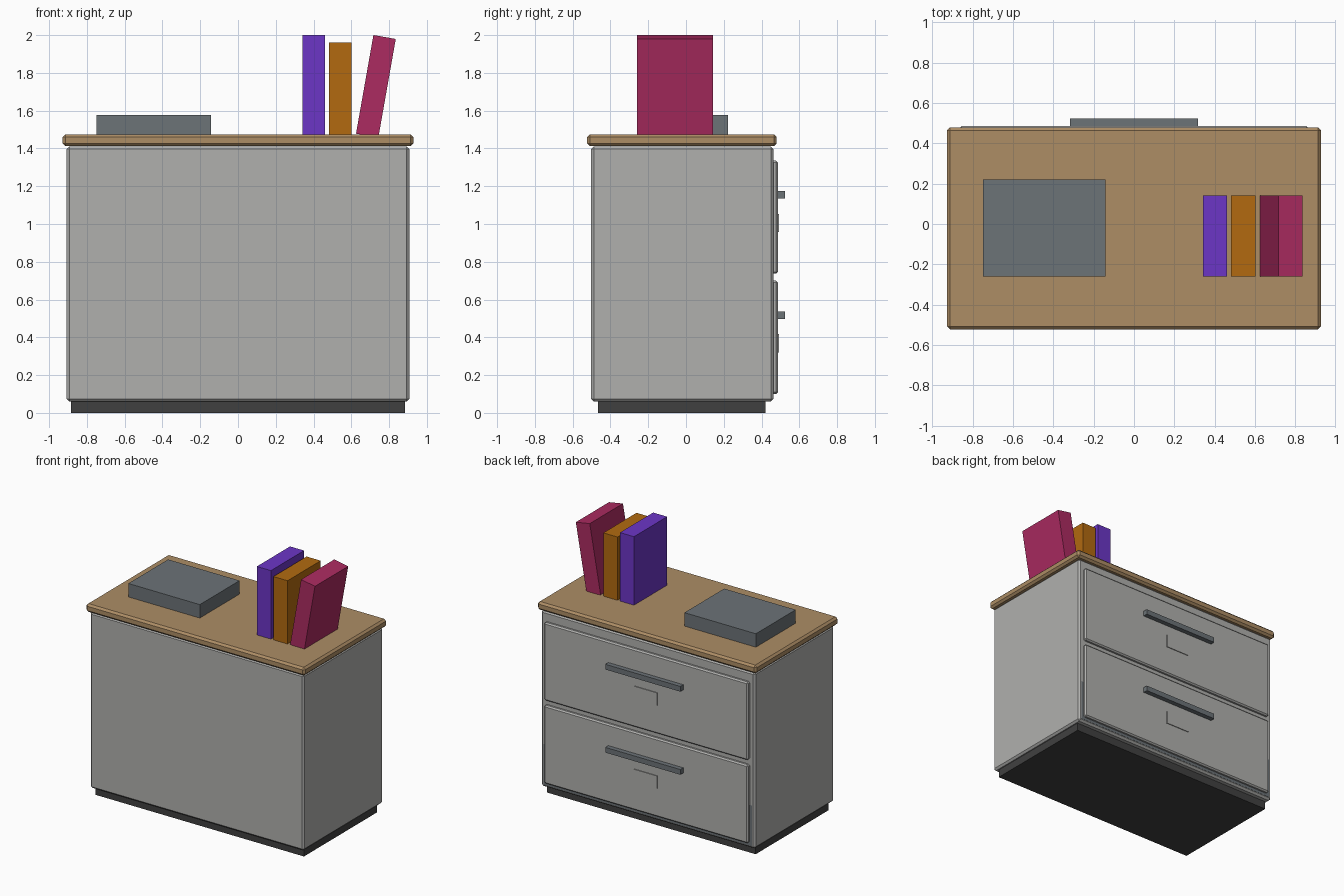
import bpy, bmesh, math
from mathutils import Matrix

if "Cube" in bpy.data.objects:
    bpy.data.objects.remove(bpy.data.objects["Cube"])


def srgb(h):
    v = [int(h[i:i + 2], 16) / 255 for i in (0, 2, 4)]
    return [c / 12.92 if c < 0.04 else ((c + 0.055) / 1.055) ** 2.4 for c in v] + [1]


def material(name, h):
    m = bpy.data.materials.new(name)
    m.diffuse_color = srgb(h)
    m.use_nodes = True
    m.node_tree.nodes["Principled BSDF"].inputs["Base Color"].default_value = m.diffuse_color
    return m


grey = material("light_grey", "B0B0AE")
dark = material("charcoal", "404040")
slate = material("slate", "6C7377")
wood = material("wood", "AD8D65")
violet = material("violet", "6C36C6")
amber = material("amber", "B26A10")
crimson = material("crimson", "AC2B61")


def box(name, x, y, z, mat, bevel=0.0, tilt=0.0):
    """Box from (min, max) ranges, optionally chamfered and tilted about y."""
    bm = bmesh.new()
    size = [r[1] - r[0] for r in (x, y, z)]
    bmesh.ops.create_cube(bm, size=1, matrix=Matrix.Diagonal((*size, 1)))
    if bevel:
        bmesh.ops.bevel(bm, geom=bm.edges[:], offset=bevel, segments=1, affect='EDGES')
    me = bpy.data.meshes.new(name)
    bm.to_mesh(me)
    bm.free()
    me.materials.append(mat)
    ob = bpy.data.objects.new(name, me)
    ob.location = [sum(r) / 2 for r in (x, y, z)]
    ob.rotation_euler.y = tilt
    bpy.context.collection.objects.link(ob)
    return ob


# Cabinet
box("plinth", (-0.885, 0.885), (-0.465, 0.42), (0, 0.065), dark)
box("cabinet_body", (-0.907, 0.907), (-0.502, 0.463), (0.06, 1.41), grey, 0.014)
box("worktop", (-0.928, 0.928), (-0.523, 0.48), (1.412, 1.475), wood, 0.015)

# Dark backing strip showing around the lower drawer
box("lower_backing", (-0.885, 0.885), (0.455, 0.4645), (0.078, 0.39), slate)

# Drawers on the +y side, each with a handle and a label plate
for part, z0, z1 in (("lower", 0.10, 0.70), ("upper", 0.737, 1.335)):
    box(part + "_drawer", (-0.865, 0.865), (0.45, 0.487), (z0, z1), grey, 0.01)
    box(part + "_handle", (-0.318, 0.318), (0.48, 0.523),
        (z0 + 0.397, z0 + 0.437), slate)
    box(part + "_label_plate", (-0.1, 0.1), (0.48, 0.493),
        (z0 + 0.22, z0 + 0.317), grey)

# Items on the worktop
box("storage_box", (-0.748, -0.142), (-0.26, 0.222), (1.472, 1.578), slate)
box("violet_book", (0.342, 0.461), (-0.26, 0.142), (1.472, 2.0), violet)
box("amber_book", (0.482, 0.602), (-0.26, 0.142), (1.472, 1.96), amber)
box("leaning_book", (0.67, 0.79), (-0.26, 0.142), (1.464, 1.994), crimson,
    tilt=math.radians(10))
